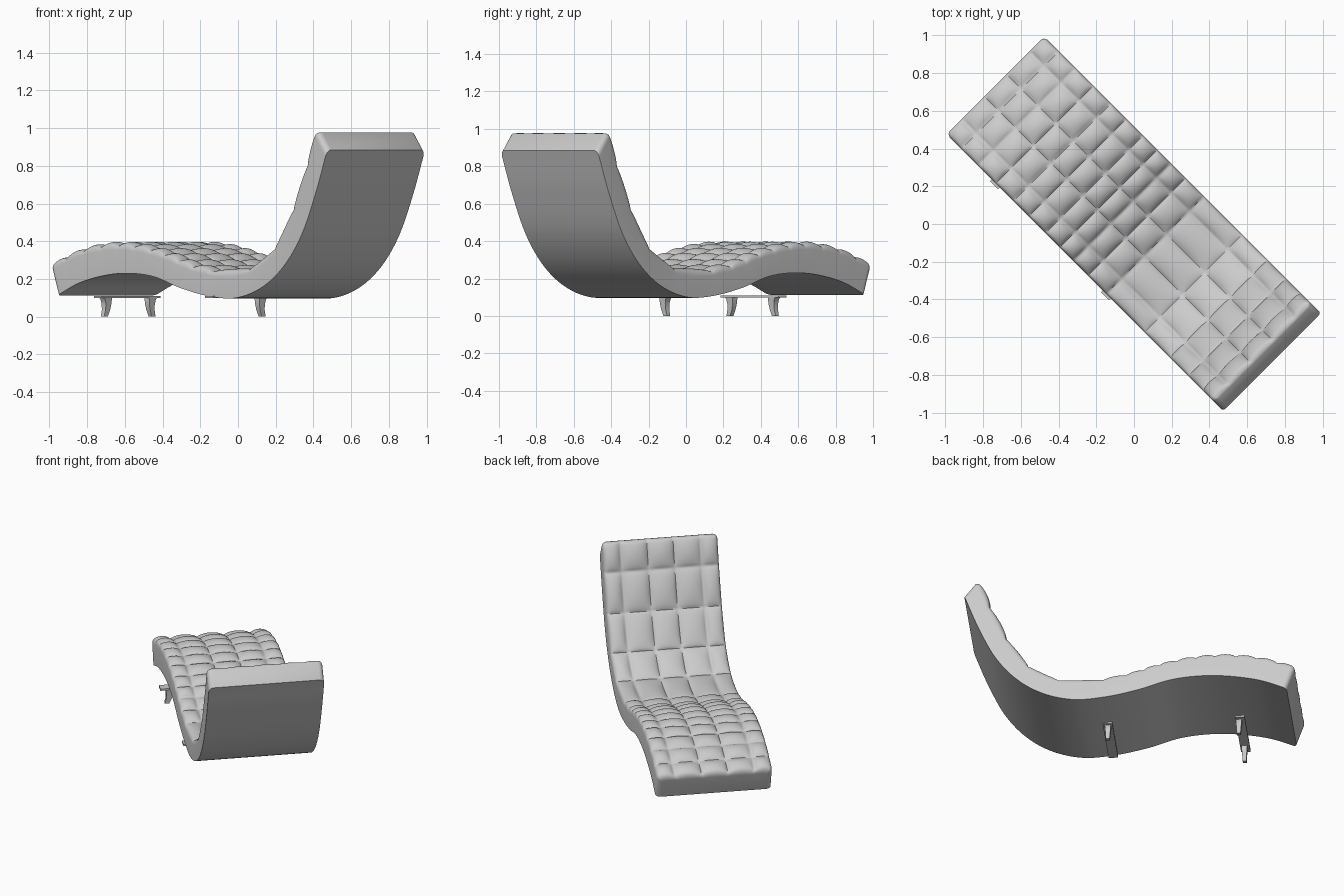
import bpy, bmesh
from math import sin, pi, sqrt
from mathutils import Vector

if "Cube" in bpy.data.objects:
    bpy.data.objects.remove(bpy.data.objects["Cube"])

R = sqrt(0.5)
HALF_W = 0.367

# side profile read along the near edge: (x in front view, z)
TOP = [(-.998, .262), (-.85, .335), (-.70, .37), (-.55, .365), (-.40, .325), (-.25, .262), (-.10, .23),
       (.02, .238), (.12, .285), (.21, .39), (.29, .57), (.36, .79), (.412, .982)]
BOTTOM = [(-.96, .112), (-.84, .18), (-.70, .22), (-.57, .23), (-.44, .21), (-.30, .15), (-.15, .108),
          (-.01, .10), (.125, .155), (.24, .265), (.335, .43), (.41, .65), (.473, .885)]
U_SEAMS = [-.93, -.80, -.67, -.54, -.42, -.30, -.19, -.09, .02, .16, .445, .635, .775, .88]
V_SEAMS = [-.255, -.085, .085, .255]


def place(u, v, z):
    """Lengthwise u and crosswise v, turned 45 degrees into world axes."""
    return Vector(((u + v) * R, (v - u) * R, z))


def to_uz(points):
    return [Vector(((x + .2595) / R, z)) for x, z in points]


def spline(pts, t):
    f = t * (len(pts) - 1)
    i = min(int(f), len(pts) - 2)
    f -= i
    b, c = pts[i], pts[i + 1]
    a = pts[i - 1] if i else b * 2 - c
    d = pts[i + 2] if i + 2 < len(pts) else c * 2 - b
    return 0.5 * (b * 2 + (c - a) * f + (a * 2 - b * 5 + c * 4 - d) * f * f + (b * 3 - a - c * 3 + d) * f ** 3)


def bulge(x, seams):
    """0 at a seam, 1 in the middle of a quilted cell."""
    for lo, hi in zip(seams, seams[1:]):
        if x <= hi:
            return max(0, sin(pi * max(0, x - lo) / (hi - lo))) ** .5
    return 0


def round_drop(d, r):
    """Drop of a quarter-round edge at distance d from the border."""
    return r - sqrt(max(0, r * r - (r - d) ** 2)) if d < r else 0


def finish(bm, name, angle):
    bmesh.ops.recalc_face_normals(bm, faces=bm.faces)
    me = bpy.data.meshes.new(name)
    bm.to_mesh(me)
    bm.free()
    ob = bpy.data.objects.new(name, me)
    bpy.context.collection.objects.link(ob)
    bpy.ops.object.select_all(action='DESELECT')
    ob.select_set(True)
    bpy.context.view_layer.objects.active = ob
    bpy.ops.object.shade_smooth_by_angle(angle=angle)
    return ob


def skin(bm, rings):
    """Closed tube through equal-length rings, capped at both ends."""
    vs = [[bm.verts.new(p) for p in ring] for ring in rings]
    n = len(vs[0])
    for a, b in zip(vs, vs[1:]):
        for j in range(n):
            k = (j + 1) % n
            bm.faces.new((a[j], a[k], b[k], b[j]))
    bm.faces.new(vs[0])
    bm.faces.new(vs[-1])


# quilted wave-shaped cushion
top, bot = to_uz(TOP), to_uz(BOTTOM)
u_lines = [top[0].x] + U_SEAMS + [top[-1].x]
v_lines = [-HALF_W] + V_SEAMS + [HALF_W]
ends = [0, .0006, .002, .004, .0065, .0095]
N, M = 280, 84
ts = ends + [.012 + .976 * i / N for i in range(N + 1)] + [1 - e for e in reversed(ends)]
v_ends = [0, .0015, .005, .01]
vs = [-HALF_W + e for e in v_ends]
vs += [-HALF_W + .016 + (2 * HALF_W - .032) * j / M for j in range(M + 1)]
vs += [HALF_W - e for e in reversed(v_ends)]
rings = []
for t in ts:
    p, q = spline(top, t), spline(bot, t)
    tan = (spline(top, min(1, t + .002)) - spline(top, max(0, t - .002))).normalized()
    nrm = Vector((-tan.y, tan.x))
    d_end = min(t, 1 - t) * 2.4
    width = (HALF_W - round_drop(d_end, .03)) / HALF_W
    bu = bulge(p.x, u_lines)
    ring = []
    for v in vs:
        h = .028 * bu * bulge(v, v_lines) - .002
        h -= max(round_drop(HALF_W - abs(v), .016), round_drop(d_end, .02))
        w = p + nrm * h
        ring.append(place(w.x, v * width, w.y))
    ring += [place(q.x, HALF_W * width, q.y), place(q.x, -HALF_W * width, q.y)]
    rings.append(ring)
bm = bmesh.new()
skin(bm, rings)
finish(bm, "quilted_cushion", .8)


# thin cross plates under the cushion
def plate(name, u, v0, v1):
    bm = bmesh.new()
    skin(bm, [[place(u + a, v, z) for a, z in ((-.03, .098), (.03, .098), (.03, .11), (-.03, .11))]
              for v in (v0, v1)])
    finish(bm, name, .5)


plate("foot_plate", -.67, -.38, .06)
plate("seat_plate", .163, -.38, .05)


# small tusk-shaped legs, flaring outwards at the tip
def leg(name, u, v, side):
    bm = bmesh.new()
    rings = []
    for z, off, hv, hu in ((.105, 0, .03, .02), (.09, -.006, .024, .018), (.065, -.008, .02, .016),
                           (.035, -.004, .017, .014), (0, .008, .014, .012)):
        c = v + side * off
        rings.append([place(u + a * hu, c + b * hv, z) for a, b in ((-1, -1), (1, -1), (1, 1), (-1, 1))])
    skin(bm, rings)
    finish(bm, name, .6)


leg("foot_leg_near", -.667, -.327, -1)
leg("foot_leg_far", -.66, .008, 1)
leg("seat_leg", .163, .01, 1)
